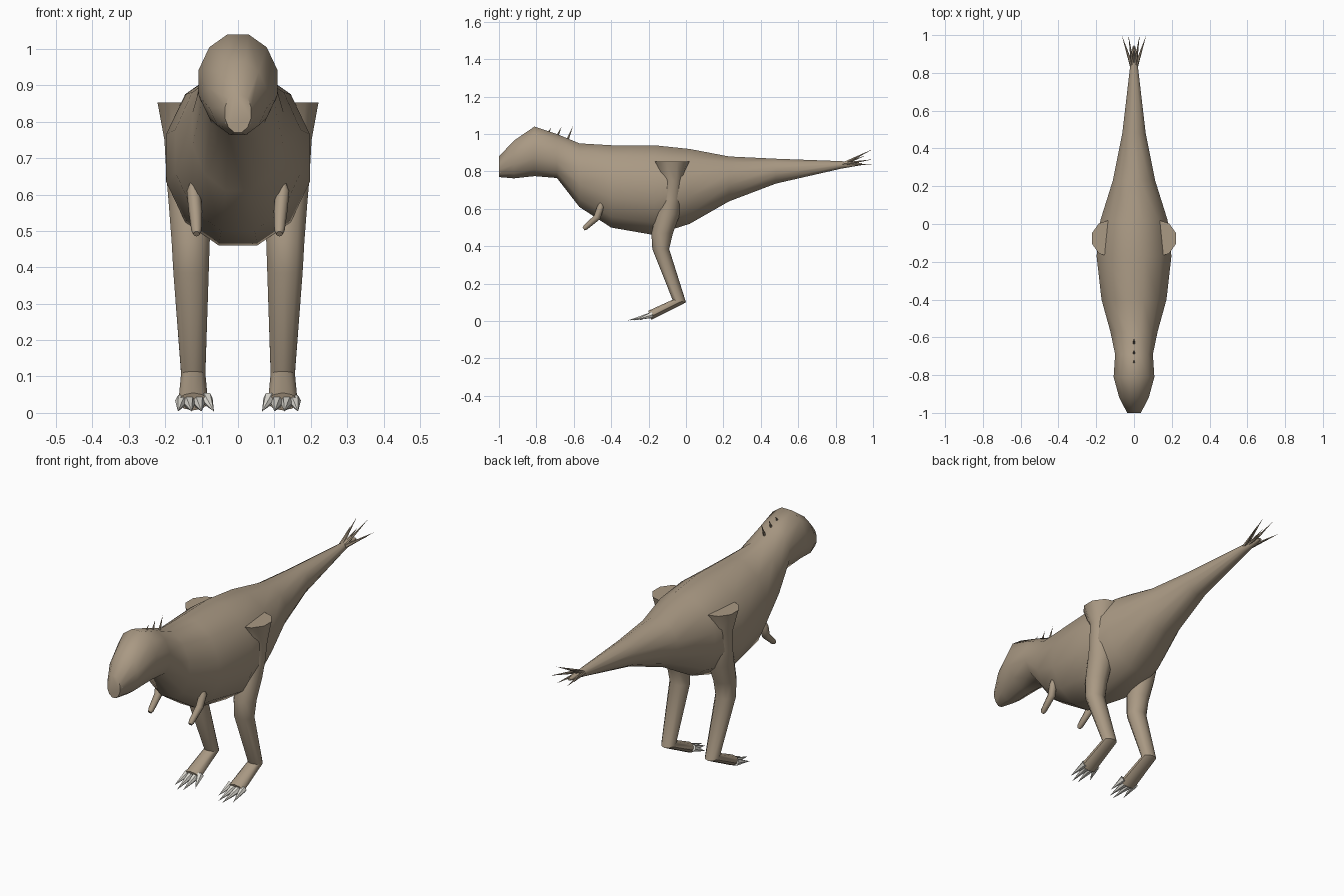
import bpy, bmesh, math
from mathutils import Vector

if "Cube" in bpy.data.objects:
    bpy.data.objects.remove(bpy.data.objects["Cube"])


def material(name, rgb):
    m = bpy.data.materials.new(name)
    m.diffuse_color = (*rgb, 1)
    m.use_nodes = True
    m.node_tree.nodes["Principled BSDF"].inputs["Base Color"].default_value = m.diffuse_color
    return m


HIDE = material("brown hide", (0.40, 0.32, 0.23))
IVORY = material("ivory claw", (0.74, 0.72, 0.66))


def finish(bm, name, mat, angle=50):
    bmesh.ops.recalc_face_normals(bm, faces=bm.faces)
    me = bpy.data.meshes.new(name)
    bm.to_mesh(me)
    bm.free()
    ob = bpy.data.objects.new(name, me)
    bpy.context.collection.objects.link(ob)
    me.materials.append(mat)
    bpy.ops.object.select_all(action='DESELECT')
    ob.select_set(True)
    bpy.context.view_layer.objects.active = ob
    bpy.ops.object.shade_smooth_by_angle(angle=math.radians(angle))
    return ob


def loft(bm, rings):
    """Skin a list of point rings and cap both ends."""
    rows = [[bm.verts.new(p) for p in r] for r in rings]
    n = len(rows[0])
    for a, b in zip(rows, rows[1:]):
        for i in range(n):
            j = (i + 1) % n
            bm.faces.new((a[i], a[j], b[j], b[i]))
    bm.faces.new(rows[0])
    bm.faces.new(rows[-1])


def spike(bm, base, tip, r, n=6):
    """Pointed cone from base to tip."""
    base, tip = Vector(base), Vector(tip)
    q = (tip - base).to_track_quat('Z', 'Y')
    ring = [bm.verts.new(base + q @ Vector((r * math.cos(t), r * math.sin(t), 0)))
            for t in (2 * math.pi * i / n for i in range(n))]
    top = bm.verts.new(tip)
    bm.faces.new(ring)
    for i in range(n):
        bm.faces.new((ring[i], ring[(i + 1) % n], top))


# Body: y, bottom z, top z, half width from snout to tail tip
sections = [
    (-1.0, .77, .88, .036), (-.92, .763, .965, .078), (-.81, .775, 1.04, .108),
    (-.69, .765, 1.0, .10), (-.57, .61, .95, .125), (-.40, .50, .94, .172),
    (-.17, .46, .94, .198), (.02, .52, .92, .178), (.23, .64, .88, .112),
    (.48, .735, .868, .062), (.83, .815, .855, .021), (.94, .834, .845, .008)]
rings = []
for y, lo, hi, w in sections:
    k = 1 / math.cos(math.pi / 12)
    rings.append([(w * math.cos(t) * k, y, (lo + hi) / 2 + (hi - lo) / 2 * k * math.sin(t))
                  for t in (math.pi * (2 * i + 1) / 12 for i in range(12))])
bm = bmesh.new()
loft(bm, rings)
finish(bm, "body", HIDE)

# Neck spines
bm = bmesh.new()
for by, bz, ty, tz in [(-.74, 1.0, -.72, 1.035), (-.69, .985, -.665, 1.04), (-.635, .965, -.605, 1.04)]:
    spike(bm, (0, by, bz), (0, ty, tz), .008)
finish(bm, "neck_spines", HIDE)

# Tail spines
bm = bmesh.new()
for x, z, y in [(-.065, .865, 1), (-.03, .92, 1), (.03, .92, 1), (.065, .865, 1),
                (0, .885, .96), (-.03, .835, 1), (.03, .835, 1)]:
    spike(bm, (x * .2, .84, .84), (x, y, z), .01)
finish(bm, "tail_spines", HIDE)

# Leg: z, rear/front y limits, inner/outer x limits
leg = [(.853, -.175, .022, .03, .226), (.75, -.127, -.012, .05, .206),
       (.65, -.137, -.022, .06, .200), (.57, -.162, -.032, .068, .193),
       (.47, -.185, -.07, .075, .185), (.385, -.180, -.09, .078, .180)]

for s, side in ((1, "right"), (-1, "left")):
    rings = []
    angles = [math.pi * (i + .5) / 5 for i in range(10)]
    for z, y0, y1, x0, x1 in leg:
        rings.append([(s * ((x0 + x1) / 2 + (x1 - x0) / 2 * math.cos(t)),
                       (y0 + y1) / 2 + (y1 - y0) / 2 * math.sin(t), z) for t in angles])
    # Tilted ankle and toe rings: centre x, centre (y, z), half width, in-plane half vector
    for cx, cy, cz, hw, dy, dz in [(.123, -.036, .107, .035, .036, -.007),
                                   (.123, -.193, .031, .042, .008, -.024)]:
        rings.append([(s * (cx + hw * math.cos(t)), cy + dy * math.sin(t), cz + dz * math.sin(t))
                      for t in angles])
    bm = bmesh.new()
    loft(bm, rings)
    finish(bm, side + "_leg", HIDE)

    # Toe claws
    bm = bmesh.new()
    for bx, tx, by, ty, bz in [(.087, .066, -.18, -.25, .04), (.107, .100, -.19, -.30, .03),
                               (.134, .127, -.19, -.31, .03), (.155, .165, -.18, -.275, .034)]:
        spike(bm, (s * bx, by, bz), (s * tx, ty, .004), .018)
    finish(bm, side + "_toe_claws", IVORY)

    # Arm: bent tube of y, z, x, radius, tilt
    rings = []
    for x, y, z, r, tilt in [(.122, -.455, .632, .010, .0), (.122, -.457, .61, .019, .0),
                             (.117, -.475, .555, .019, .5), (.114, -.538, .500, .014, .9),
                             (.114, -.547, .492, .009, .9)]:
        rings.append([(s * (x + r * math.cos(t)), y + r * math.sin(t) * math.cos(tilt),
                       z - r * math.sin(t) * math.sin(tilt))
                      for t in (math.pi * i / 4 for i in range(8))])
    bm = bmesh.new()
    loft(bm, rings)
    finish(bm, side + "_arm", HIDE)

    # Fang
    bm = bmesh.new()
    spike(bm, (s * .034, -.988, .828), (s * .033, -.993, .793), .008)
    finish(bm, side + "_fang", IVORY)
